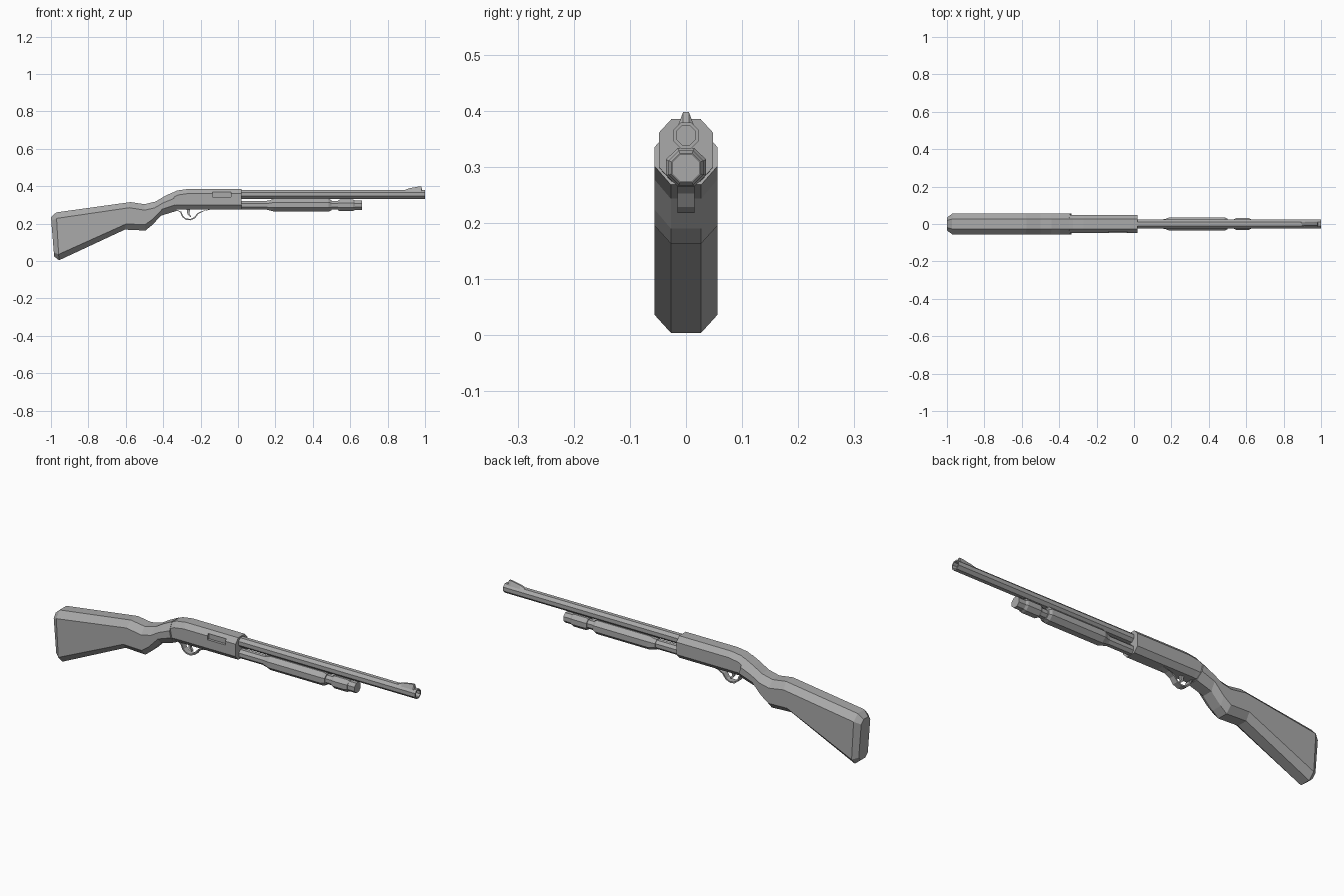
import bpy, bmesh, math

cube = bpy.data.objects.get("Cube")
if cube:
    bpy.data.objects.remove(cube, do_unlink=True)

gray = bpy.data.materials.new("plain_gray")
gray.use_nodes = True
GRAY = (0.4, 0.4, 0.4, 1)
gray.diffuse_color = GRAY
gray.node_tree.nodes["Principled BSDF"].inputs["Base Color"].default_value = GRAY


def loft(name, rings, caps=True):
    """Skin a row of equally sized point loops."""
    bm = bmesh.new()
    loops = [[bm.verts.new(p) for p in ring] for ring in rings]
    n = len(loops[0])
    for a, b in zip(loops, loops[1:]):
        for i in range(n):
            j = (i + 1) % n
            bm.faces.new((a[i], a[j], b[j], b[i]))
    if caps:
        bm.faces.new(loops[0])
        bm.faces.new(loops[-1])
    bmesh.ops.recalc_face_normals(bm, faces=bm.faces)
    mesh = bpy.data.meshes.new(name)
    bm.to_mesh(mesh)
    bm.free()
    mesh.materials.append(gray)
    obj = bpy.data.objects.new(name, mesh)
    bpy.context.collection.objects.link(obj)
    return obj


def section(top, bottom, half, flat, cut):
    """Bevelled block section between a top and a bottom profile point."""
    (tx, tz), (bx, bz) = top, bottom
    t = cut / (tz - bz)
    ring = []
    for y, f in ((flat, 0), (half, t), (half, 1 - t), (flat, 1)):
        ring.append((tx + (bx - tx) * f, y, tz + (bz - tz) * f))
    return ring + [(x, -y, z) for x, y, z in reversed(ring)]


def octagon(x, z, r, ry=None):
    ry = ry or r
    angles = [math.pi * (i + 0.5) / 4 for i in range(8)]
    k = 1 / math.cos(math.pi / 8)
    return [(x, ry * k * math.cos(a), z + r * k * math.sin(a)) for a in angles]


def plate(name, outline, half):
    """Side profile extruded across the width."""
    return loft(name, [[(x, y, z) for x, z in outline] for y in (-half, half)])


# Stock: butt, comb, grip and wrist
stock = [
    ((-1.0, 0.235), (-0.983, 0.025), 0.036, 0.018, 0.02),
    ((-0.972, 0.26), (-0.957, 0.004), 0.056, 0.027, 0.032),
    ((-0.575, 0.315), (-0.605, 0.168), 0.056, 0.027, 0.03),
    ((-0.50, 0.304), (-0.495, 0.163), 0.056, 0.027, 0.032),
    ((-0.44, 0.318), (-0.462, 0.19), 0.056, 0.027, 0.034),
    ((-0.395, 0.345), (-0.41, 0.243), 0.056, 0.027, 0.034),
    ((-0.348, 0.368), (-0.328, 0.268), 0.056, 0.027, 0.033),
]
loft("stock", [section(*s) for s in stock])

# Receiver, with the port cut into its right side
receiver = loft("receiver", [section(t, b, 0.048, 0.026, 0.024) for t, b in (
    ((-0.353, 0.364), (-0.333, 0.274)),
    ((-0.325, 0.377), (-0.31, 0.275)),
    ((-0.27, 0.385), (-0.26, 0.275)),
    ((0.02, 0.385), (0.02, 0.275)))])
cutter = plate("port_cutter", [(-0.137, 0.342), (-0.037, 0.342), (-0.037, 0.37), (-0.137, 0.37)], 0.02)
cutter.location.y = -0.055
cutter.hide_render = True
cutter.hide_viewport = True
cut = receiver.modifiers.new("port", "BOOLEAN")
cut.operation = "DIFFERENCE"
cut.object = cutter

# Barrel with an open muzzle
BARREL_Z, TUBE_Z = 0.356, 0.298
loft("barrel", [octagon(x, BARREL_Z, r) for x, r in (
    (0.0, 0.023), (1.0, 0.023), (1.0, 0.017), (0.93, 0.017))])

# Magazine tube, front clamp and end cap
loft("magazine_tube", [octagon(x, TUBE_Z, 0.022) for x in (0.0, 0.64)])
loft("tube_clamp", [octagon(x, TUBE_Z, r) for x, r in (
    (0.535, 0.026), (0.545, 0.031), (0.615, 0.031), (0.625, 0.026))])
loft("tube_cap", [octagon(x, TUBE_Z, 0.025) for x in (0.622, 0.664)])

# Sliding grip
loft("pump_grip", [octagon(x, TUBE_Z + dz, r, ry) for x, dz, r, ry in (
    (0.155, 0, 0.025, 0.025), (0.17, 0, 0.027, 0.028),
    (0.19, 0.001, 0.034, 0.036), (0.485, 0.001, 0.034, 0.036),
    (0.5, 0, 0.027, 0.028))])

# Front sight: a tapering ramp
sight = [(0.89, 0.379), (0.915, 0.389), (0.965, 0.398), (0.98, 0.398), (0.985, 0.379)]
loft("front_sight", [[(x, -w, 0.374), (x, w, 0.374), (x, t, z), (x, -t, z)]
                     for x, z, w, t in [(x, z, 0.014, 0.005) for x, z in sight]])

# Trigger guard: a flat band following a bow
bow = [(-0.335, 0.274), (-0.31, 0.262), (-0.298, 0.235), (-0.28, 0.221), (-0.255, 0.218),
       (-0.23, 0.228), (-0.212, 0.252), (-0.185, 0.266), (-0.15, 0.275)]
cx, cz = -0.255, 0.275
guard = []
for x, z in bow:
    d = math.hypot(x - cx, z - cz)
    ux, uz = (x - cx) / d * 0.007, (z - cz) / d * 0.007
    guard.append([(x, -0.015, z), (x, 0.015, z), (x - ux, 0.015, z - uz), (x - ux, -0.015, z - uz)])
loft("trigger_guard", guard)

# Trigger
plate("trigger", [(-0.275, 0.28), (-0.27, 0.25), (-0.255, 0.235), (-0.25, 0.238),
                  (-0.26, 0.253), (-0.255, 0.28)], 0.006)
